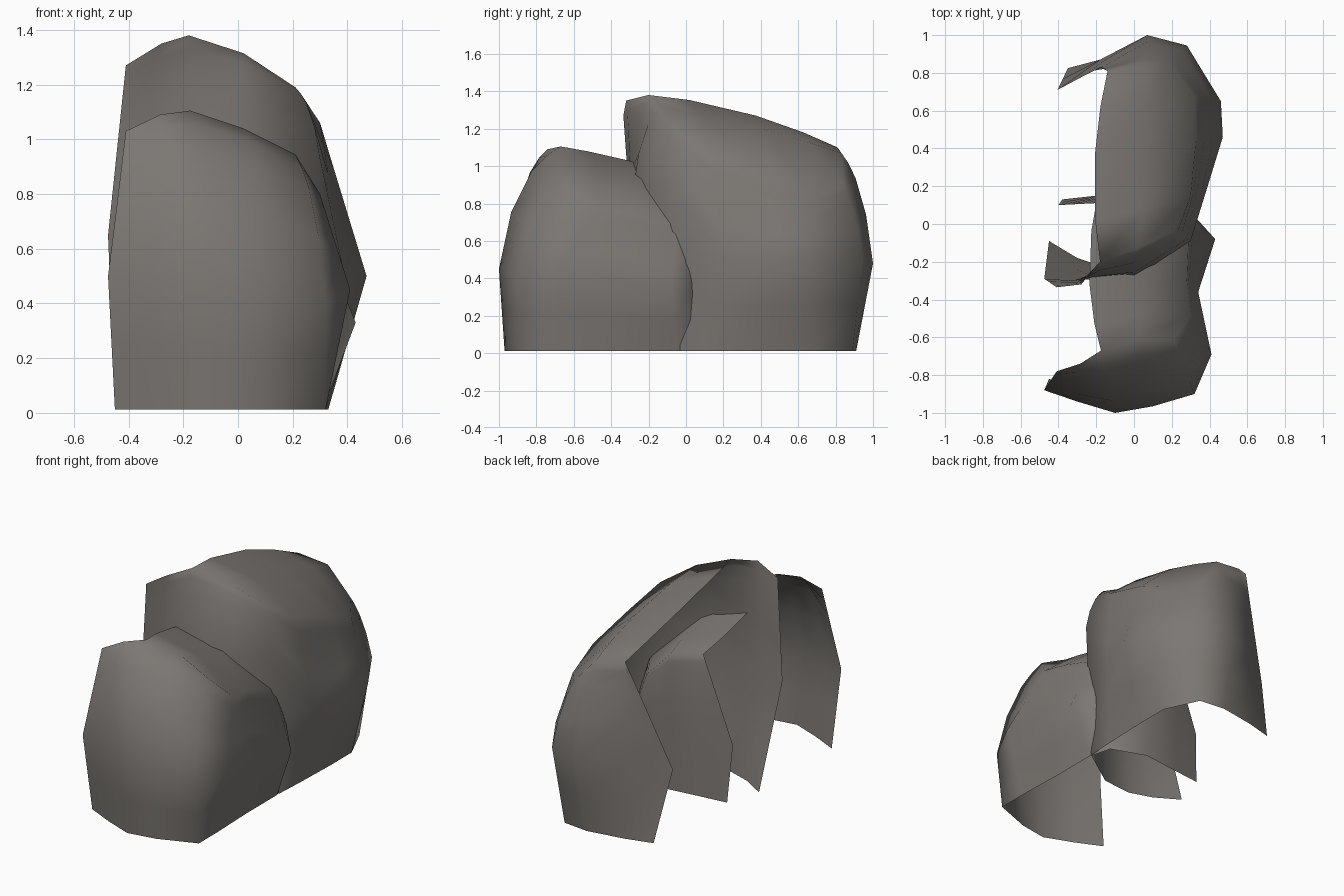
import bpy, bmesh
from mathutils import Vector

if "Cube" in bpy.data.objects:
    bpy.data.objects.remove(bpy.data.objects["Cube"])

stone = bpy.data.materials.new("warm grey stone")
stone.diffuse_color = (0.20, 0.185, 0.172, 1)
stone.use_nodes = True
stone.node_tree.nodes["Principled BSDF"].inputs["Base Color"].default_value = stone.diffuse_color

# Each upright rib: bottom x, y | middle x, y, z | top x, y, z
# Order: front wall left to right, right side front to back, back wall right to left
REAR = [
    (-.45, -.09, -.475, -.29, .65, -.41, -.335, 1.27),
    (-.30, -.18, -.32, -.295, .65, -.28, -.32, 1.35),
    (-.15, -.23, -.18, -.295, .70, -.18, -.20, 1.38),
    (.05, -.21, .00, -.285, .85, .02, -.13, 1.315),
    (.31, -.03, .30, -.09, .93, .21, -.04, 1.19),
    (.32, .15, .39, .20, .50, .30, .15, 1.06),
    (.33, .45, .47, .46, .50, .33, .46, .96),
    (.33, .67, .46, .65, .50, .32, .68, .86),
    (.23, .89, .28, .945, .50, .20, .84, .90),
    (.06, .91, .07, 1.0, .48, .05, .83, 1.07),
    (-.18, .87, -.18, .87, .50, -.14, .81, 1.10),
    (-.35, .825, -.405, .71, .45, -.18, .83, 1.07),
]
FRONT = [
    (-.45, -.82, -.475, -.88, .50, -.41, -.78, 1.03),
    (-.28, -.90, -.30, -.94, .48, -.285, -.74, 1.09),
    (-.10, -.97, -.10, -1.0, .45, -.175, -.67, 1.105),
    (.08, -.94, .10, -.965, .45, .02, -.61, 1.04),
    (.32, -.85, .32, -.90, .40, .21, -.61, .945),
    (.32, -.67, .41, -.69, .45, .30, -.48, .80),
    (.31, -.36, .34, -.36, .40, .28, -.30, .77),
    (.31, -.05, .43, -.08, .33, .29, -.05, .68),
    (.27, .10, .33, .03, .35, .21, .08, .66),
    (.05, .18, .05, .17, .40, .04, .10, .83),
    (-.20, .15, -.20, .14, .40, -.20, .11, .90),
    (-.38, .13, -.40, .10, .37, -.21, .11, .87),
]
# how far each rib bulges: none on the open edges and the right side
SWELL = (0, .6, .6, .6, .5, 0, 0, 0, .3, .5, .5, 0)


def rib_points(rib, swell):
    """Points up one rib: straight to its middle, then bulging over to its top."""
    b = Vector((rib[0], rib[1], .012))
    m, t = Vector(rib[2:5]), Vector(rib[5:8])
    corner = Vector((m.x, m.y, t.z))
    pts = [b, b.lerp(m, .5), m]
    for f in (.33, .66, .85):
        p = m.lerp(t, f)
        q = m.lerp(corner, f).lerp(corner.lerp(t, f), f)
        pts.append(p.lerp(q, swell))
    return pts + [t]


def shell(name, ribs, bow, mid_bow):
    bm = bmesh.new()
    # walls wrapped round the front, right and back; the left stays open
    grid = [[bm.verts.new(p) for p in rib_points(r, s)] for r, s in zip(ribs, SWELL)]
    for a, b in zip(grid, grid[1:]):
        for k in range(len(a) - 1):
            bm.faces.new((a[k], b[k], b[k + 1], a[k + 1]))
    # roof strips running front to back, inside the top rim
    top = [col[-1] for col in grid]
    side = top[4:9]

    def strip(a, b, dx, dz):
        out = [a]
        for v in side[1:-1]:
            f = (v.co.y - side[0].co.y) / (side[-1].co.y - side[0].co.y)
            arch = 4 * f * (1 - f)
            p = a.co.lerp(b.co, f) + Vector((dx * arch, 0, dz * arch))
            out.append(bm.verts.new(p))
        return out + [b]

    strips = [strip(top[2], top[10], -.05, bow), strip(top[3], top[9], .03, mid_bow), side]
    for a, b in zip(strips, strips[1:]):
        for k in range(len(side) - 1):
            bm.faces.new((a[k], b[k], b[k + 1], a[k + 1]))
    bmesh.ops.recalc_face_normals(bm, faces=bm.faces)
    bm.normal_update()
    # make sure the right side faces outward
    if sum(f.normal.x * f.calc_area() for f in bm.faces) < 0:
        bmesh.ops.reverse_faces(bm, faces=bm.faces)
    me = bpy.data.meshes.new(name)
    bm.to_mesh(me)
    bm.free()
    me.materials.append(stone)
    ob = bpy.data.objects.new(name, me)
    bpy.context.collection.objects.link(ob)
    bpy.ops.object.select_all(action='DESELECT')
    ob.select_set(True)
    bpy.context.view_layer.objects.active = ob
    bpy.ops.object.shade_smooth_by_angle(angle=1.3)


shell("rear_rock_shell", REAR, .05, .02)
shell("front_rock_shell", FRONT, .02, .0)
